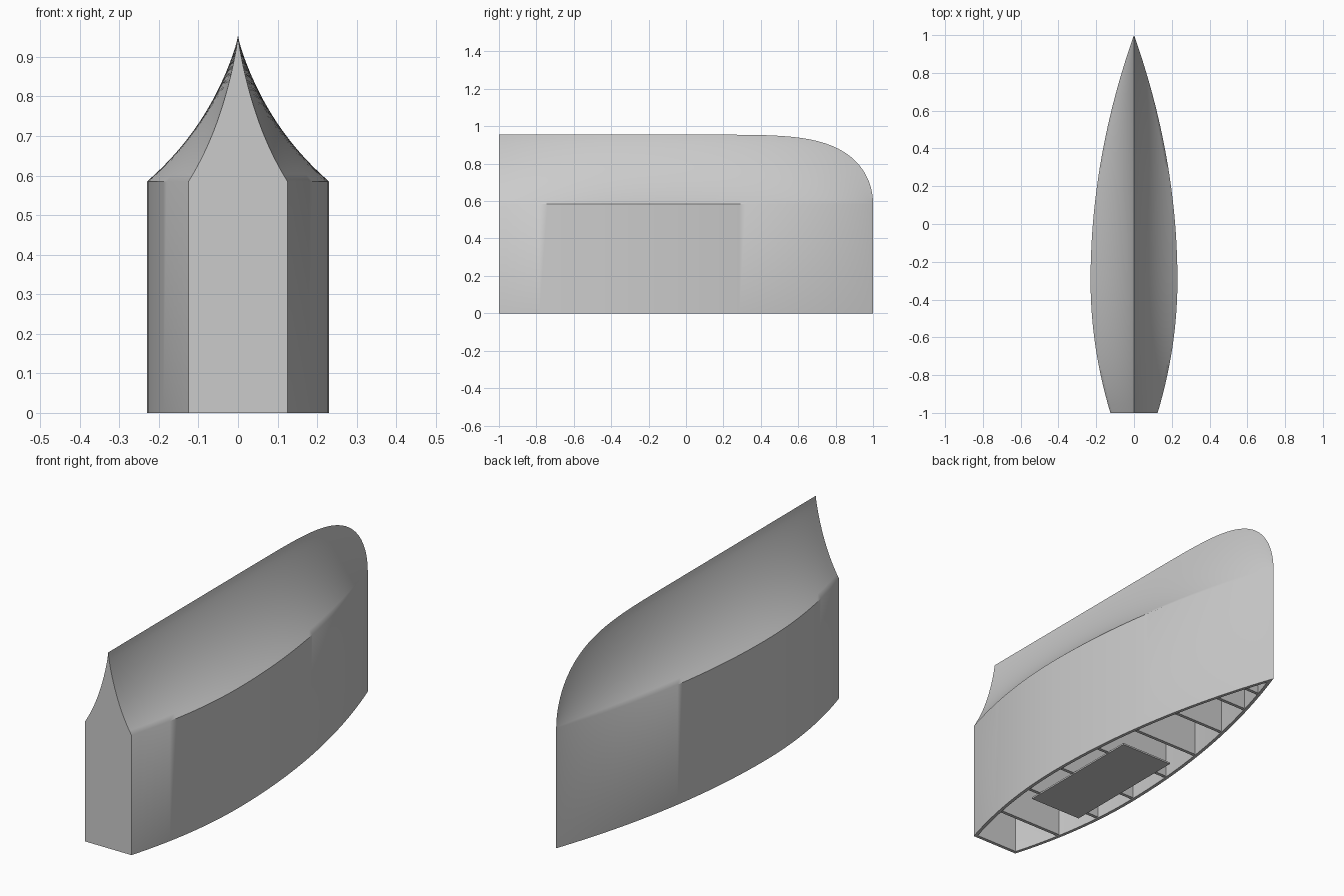
import bpy, bmesh, math

cube = bpy.data.objects.get("Cube")
if cube:
    bpy.data.objects.remove(cube, do_unlink=True)

CHINE, KEEL = 0.585, 0.955
STATIONS, ROWS = 72, 20
WALL = 0.016

grey = bpy.data.materials.new("light grey")
grey.use_nodes = True
grey.diffuse_color = (0.6, 0.6, 0.6, 1)
grey.node_tree.nodes["Principled BSDF"].inputs["Base Color"].default_value = grey.diffuse_color


def half_width(y):
    """Plan outline: widest behind the middle, pointed bow, flat stern."""
    d = y + 0.3
    if d > 0:
        return 0.23 * (1 - (d / 1.3) ** 2)
    return 0.23 - 0.105 * (d / 0.7) ** 2


def keel_height(y):
    """Straight keel rounding down into the stem."""
    return CHINE + (KEEL - CHINE) * math.sqrt(max(0, 1 - max(0, y) ** 4.9))


def section(y, inset=0.0, drop=0.0, bottom=0.0):
    """Cross-section from one lower edge over the keel to the other."""
    w = max(0, half_width(y) - inset)
    low = CHINE - inset
    top = max(low, keel_height(y) - drop)
    side = [(w, bottom)]
    for i in range(ROWS + 1):
        h = i / ROWS
        side.append((w * (1 - h) ** (1.85 - 0.5 * h), low + (top - low) * h))
    other = [(-x, z) for x, z in reversed(side[:-1])]
    return [(x, y, z) for x, z in side + other]


def add_loft(bm, sections):
    """Skin a row of sections and return their vertex rows."""
    rows = [[bm.verts.new(p) for p in s] for s in sections]
    for a, b in zip(rows, rows[1:]):
        for i in range(len(a) - 1):
            bm.faces.new((a[i], a[i + 1], b[i + 1], b[i]))
    return rows


def finish(bm, name):
    bmesh.ops.remove_doubles(bm, verts=bm.verts, dist=0.00002)
    bmesh.ops.recalc_face_normals(bm, faces=bm.faces)
    mesh = bpy.data.meshes.new(name)
    bm.to_mesh(mesh)
    bm.free()
    mesh.materials.append(grey)
    obj = bpy.data.objects.new(name, mesh)
    bpy.context.collection.objects.link(obj)
    return obj


# Hull shell: outer skin, inner skin, stern walls and the rim joining them
bm = bmesh.new()
steps = [math.sin(math.pi / 2 * i / STATIONS) for i in range(STATIONS + 1)]
outer = add_loft(bm, [section(-1 + 2 * s) for s in steps])
stern_in, bow_in = -1 + WALL, 0.954
inner = add_loft(bm, [section(stern_in + (bow_in - stern_in) * s, WALL, 0.08)
                      for s in steps])
bm.faces.new(outer[0])
bm.faces.new(inner[0])
for end in (0, -1):
    for k in range(STATIONS):
        bm.faces.new((outer[k][end], outer[k + 1][end],
                      inner[k + 1][end], inner[k][end]))
bm.faces.new((outer[0][0], outer[0][-1], inner[0][-1], inner[0][0]))
hull = finish(bm, "hull_shell")
bpy.ops.object.select_all(action='DESELECT')
hull.select_set(True)
bpy.context.view_layer.objects.active = hull
bpy.ops.object.shade_smooth_by_angle(angle=math.radians(40))

# Bulkheads across the inside of the hull
for n, y in enumerate((-0.75, -0.51, -0.27, -0.02, 0.22, 0.46, 0.69, 0.84)):
    bm = bmesh.new()
    ends = add_loft(bm, [section(y + d, WALL / 2, 0.05, 0.004) for d in (-0.008, 0.008)])
    for row in ends:
        bm.faces.new(row)
    a, b = ends
    bm.faces.new((a[0], a[-1], b[-1], b[0]))
    finish(bm, f"bulkhead_{n + 1}")

# Flat panel closing the middle of the open side
bm = bmesh.new()
bmesh.ops.create_cube(bm, size=1)
bmesh.ops.scale(bm, vec=(0.28, 0.655, 0.008), verts=bm.verts)
bmesh.ops.translate(bm, vec=(0, -0.237, 0.004), verts=bm.verts)
finish(bm, "middle_panel")
